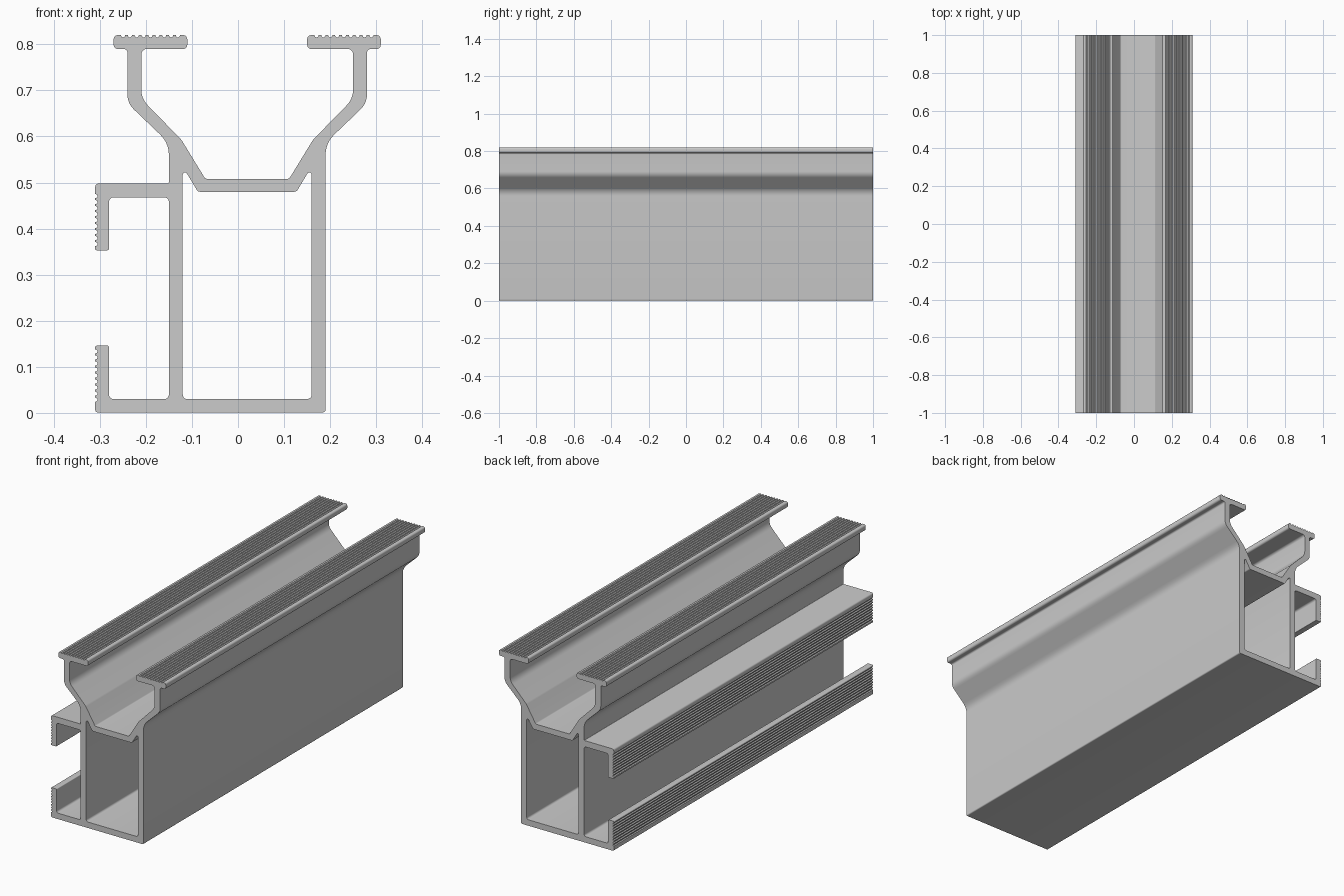
import bpy, bmesh, math
from mathutils import Vector

if "Cube" in bpy.data.objects:
    bpy.data.objects.remove(bpy.data.objects["Cube"])

AXIS = 0.02          # symmetry axis of the upper channel
HALF_LENGTH = 1.0


def rounded(corners, steps=5):
    """Replace each (x, z, radius) corner with a tangent arc."""
    out, n = [], len(corners)
    for i, (x, z, r) in enumerate(corners):
        p = Vector((x, z))
        if r == 0:
            out.append(p)
            continue
        a = (Vector(corners[i - 1][:2]) - p).normalized()
        b = (Vector(corners[(i + 1) % n][:2]) - p).normalized()
        half = a.angle(b) / 2
        centre = p + (a + b).normalized() * (r / math.sin(half))
        start = p + a * (r / math.tan(half)) - centre
        end = p + b * (r / math.tan(half)) - centre
        sweep = start.angle_signed(end)
        for k in range(steps + 1):
            t = -sweep * k / steps
            c, s = math.cos(t), math.sin(t)
            out.append(centre + Vector((start.x * c - start.y * s,
                                        start.x * s + start.y * c)))
    return out


def grooves(start, end, inward, count=9, width=0.009, depth=0.005):
    """Row of round grip notches along an edge, as sharp corners."""
    start, end, inward = Vector(start), Vector(end), Vector(inward)
    along = (end - start).normalized()
    pts = []
    for i in range(count):
        mid = start.lerp(end, (i + 0.5) / count)
        for k in range(6):
            t = math.pi * k / 5
            p = mid - along * math.cos(t) * width / 2 + inward * math.sin(t) * depth
            pts.append((p.x, p.y, 0))
    return pts


def mirrored(corners):
    return [(2 * AXIS - x, z, r) for x, z, r in reversed(corners)]


# Right arm with its ridged T flange, from outer wall to channel floor
right_arm = [(0.19, 0.586, 0.06), (0.28, 0.672, 0.045), (0.28, 0.79, 0.008),
             (0.31, 0.79, 0.009), (0.31, 0.82, 0.009)]
right_arm += grooves((0.297, 0.82), (0.163, 0.82), (0, -1))
right_arm += [(0.15, 0.82, 0.009), (0.15, 0.79, 0.009), (0.25, 0.79, 0.012),
              (0.25, 0.682, 0.05), (0.163, 0.593, 0.04), (0.111, 0.508, 0.008)]

# Side slot: upper hooked lip, recess, lower hooked lip
side_slot = [(-0.15, 0.498, 0.003), (-0.31, 0.498, 0.008)]
side_slot += grooves((-0.31, 0.477), (-0.31, 0.36), (1, 0))
side_slot += [(-0.31, 0.353, 0.003), (-0.28, 0.353, 0.003), (-0.28, 0.468, 0.01),
              (-0.15, 0.468, 0.01), (-0.15, 0.03, 0.01), (-0.28, 0.03, 0.01),
              (-0.28, 0.146, 0.004), (-0.31, 0.146, 0.004)]
side_slot += grooves((-0.31, 0.14), (-0.31, 0.022), (1, 0))

base = [(-0.31, 0.001, 0.006), (0.19, 0.001, 0.006)]
outline = rounded(base + right_arm + mirrored(right_arm) + side_slot)

# Hollow chamber under the channel floor
half_hole = [(0.16, 0.03, 0.01), (0.16, 0.535, 0.005), (0.127, 0.48, 0.008)]
chamber = rounded(half_hole + mirrored(half_hole))

# Fill the section as a 2D curve and extrude it lengthwise
curve = bpy.data.curves.new("rail_section", 'CURVE')
curve.dimensions = '2D'
curve.fill_mode = 'BOTH'
curve.extrude = HALF_LENGTH
for loop in (outline, chamber):
    spline = curve.splines.new('POLY')
    spline.points.add(len(loop) - 1)
    for point, co in zip(spline.points, loop):
        point.co = (co.x, co.y, 0, 1)
    spline.use_cyclic_u = True

rail = bpy.data.objects.new("mounting_rail", curve)
rail.rotation_euler.x = math.pi / 2
bpy.context.collection.objects.link(rail)
bpy.context.view_layer.objects.active = rail
rail.select_set(True)
bpy.ops.object.convert(target='MESH')
bpy.ops.object.transform_apply(rotation=True)

# Weld the caps to the walls
rail = bpy.context.object
bm = bmesh.new()
bm.from_mesh(rail.data)
bmesh.ops.remove_doubles(bm, verts=bm.verts, dist=0.00005)
bmesh.ops.recalc_face_normals(bm, faces=bm.faces)
bm.to_mesh(rail.data)
bm.free()
bpy.ops.object.shade_smooth_by_angle(angle=math.radians(30))
